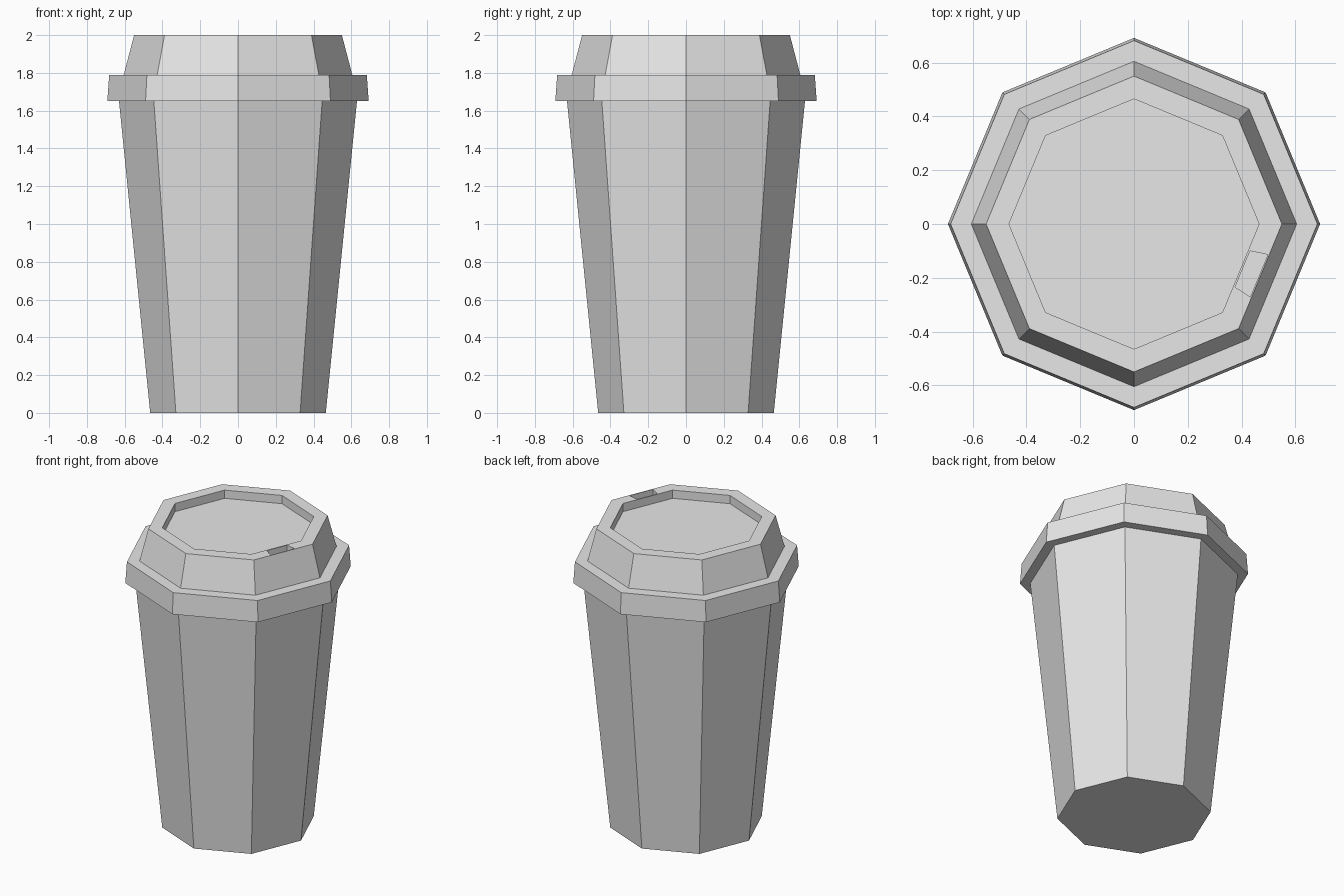
import bpy, bmesh
from math import cos, sin, pi
from mathutils import Vector

cube = bpy.data.objects.get("Cube")
if cube:
    bpy.data.objects.remove(cube, do_unlink=True)

SIDES = 8
GREY = (0.8, 0.8, 0.8, 1.0)

grey = bpy.data.materials.new("light grey")
grey.use_nodes = True
grey.diffuse_color = GREY
grey.node_tree.nodes["Principled BSDF"].inputs["Base Color"].default_value = GREY


def lathe(profile):
    """Closed eight-sided solid from (radius, height) pairs, bottom to top."""
    bm = bmesh.new()
    rings = []
    for r, z in profile:
        rings.append([bm.verts.new((r * cos(2 * pi * i / SIDES),
                                    r * sin(2 * pi * i / SIDES), z))
                      for i in range(SIDES)])
    for low, high in zip(rings, rings[1:]):
        for i in range(SIDES):
            j = (i + 1) % SIDES
            bm.faces.new((low[i], low[j], high[j], high[i]))
    bm.faces.new(rings[0][::-1])
    bm.faces.new(rings[-1])
    bmesh.ops.recalc_face_normals(bm, faces=bm.faces)
    return bm


def finish(bm, name):
    mesh = bpy.data.meshes.new(name)
    bm.to_mesh(mesh)
    bm.free()
    mesh.materials.append(grey)
    obj = bpy.data.objects.new(name, mesh)
    bpy.context.collection.objects.link(obj)


# Tapered cup body
finish(lathe([(0.465, 0), (0.63, 1.65)]), "cup_body")

# Lid: flared rim, raised collar and sunken top panel
lid = lathe([(0.60, 1.65), (0.692, 1.65), (0.682, 1.79), (0.605, 1.79),
             (0.55, 2.0), (0.465, 2.0), (0.465, 1.945)])

# Sip hole sunk into the collar's top, on the front left side
out = Vector((cos(-pi / 8), sin(-pi / 8), 0))
along = Vector((-out.y, out.x, 0))
top_faces = [f for f in lid.faces if f.calc_center_median().z > 1.99]
hole = max(top_faces, key=lambda f: f.calc_center_median().dot(out))
bmesh.ops.inset_individual(lid, faces=[hole], thickness=0.009)
for v in hole.verts:
    v.co -= along * v.co.dot(along) * 0.58
bmesh.ops.inset_individual(lid, faces=[hole], thickness=0, depth=-0.06)
finish(lid, "lid")
